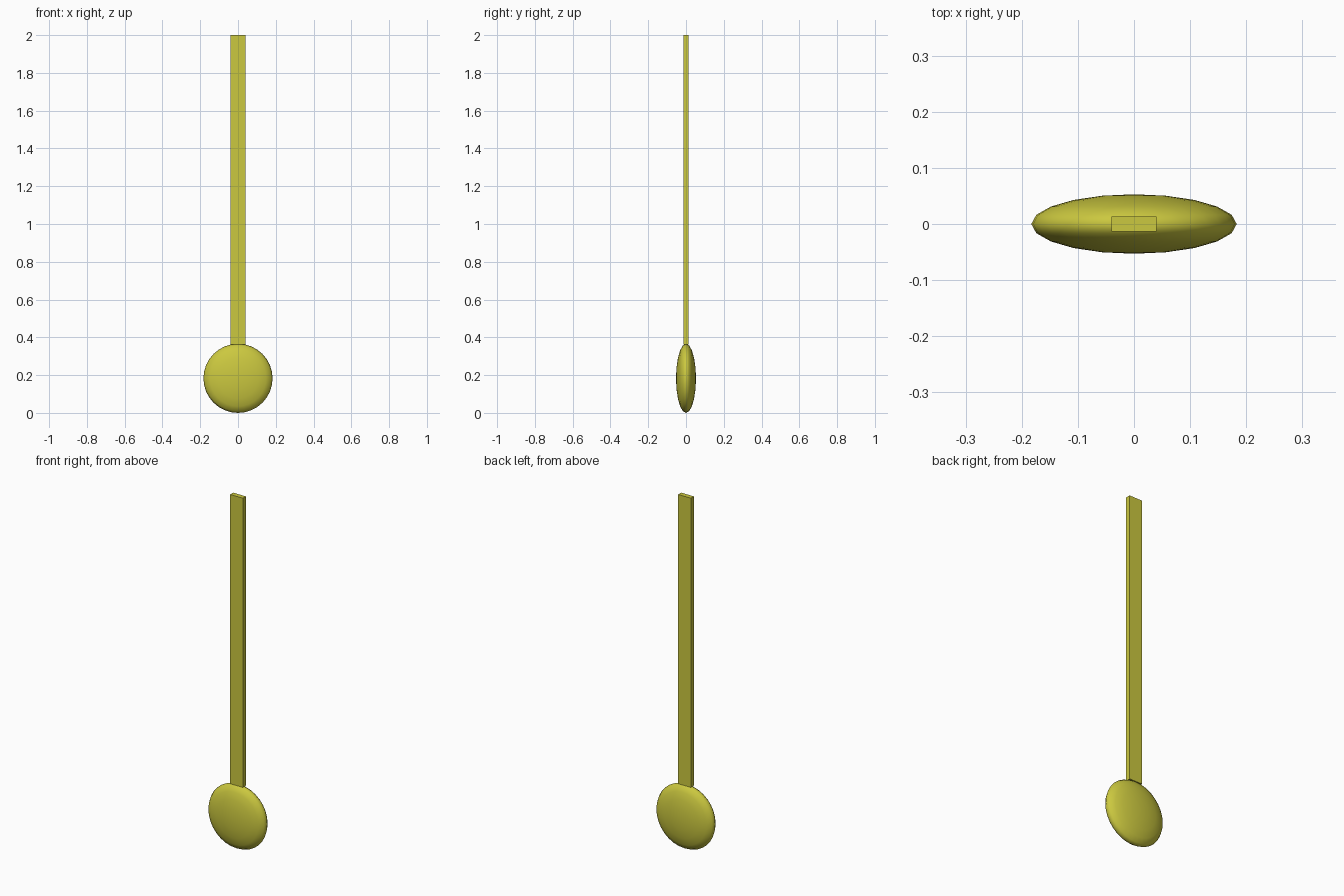
import bpy
from math import radians

if "Cube" in bpy.data.objects:
    bpy.data.objects.remove(bpy.data.objects["Cube"])

# Brass material shared by both parts
brass = bpy.data.materials.new("brass")
brass.diffuse_color = (0.60, 0.58, 0.05, 1)
brass.use_nodes = True
brass.node_tree.nodes["Principled BSDF"].inputs["Base Color"].default_value = brass.diffuse_color

R = 0.183  # bob radius


def finish(name, scale):
    ob = bpy.context.object
    ob.name = name
    ob.scale = scale
    bpy.ops.object.transform_apply(location=False, rotation=True, scale=True)
    ob.data.materials.append(brass)
    return ob


# Flattened pendulum bob, poles facing front and back
bpy.ops.mesh.primitive_uv_sphere_add(segments=32, ring_count=10, radius=1,
                                     location=(0, 0, R), rotation=(radians(90), 0, 0))
finish("pendulum_bob", (R, R, 0.053))
bpy.ops.object.shade_smooth()

# Flat rectangular rod resting on top of the bob
bottom, top = 0.362, 2.0
bpy.ops.mesh.primitive_cube_add(size=1, location=(0, 0, (bottom + top) / 2))
finish("pendulum_rod", (0.08, 0.027, top - bottom))
